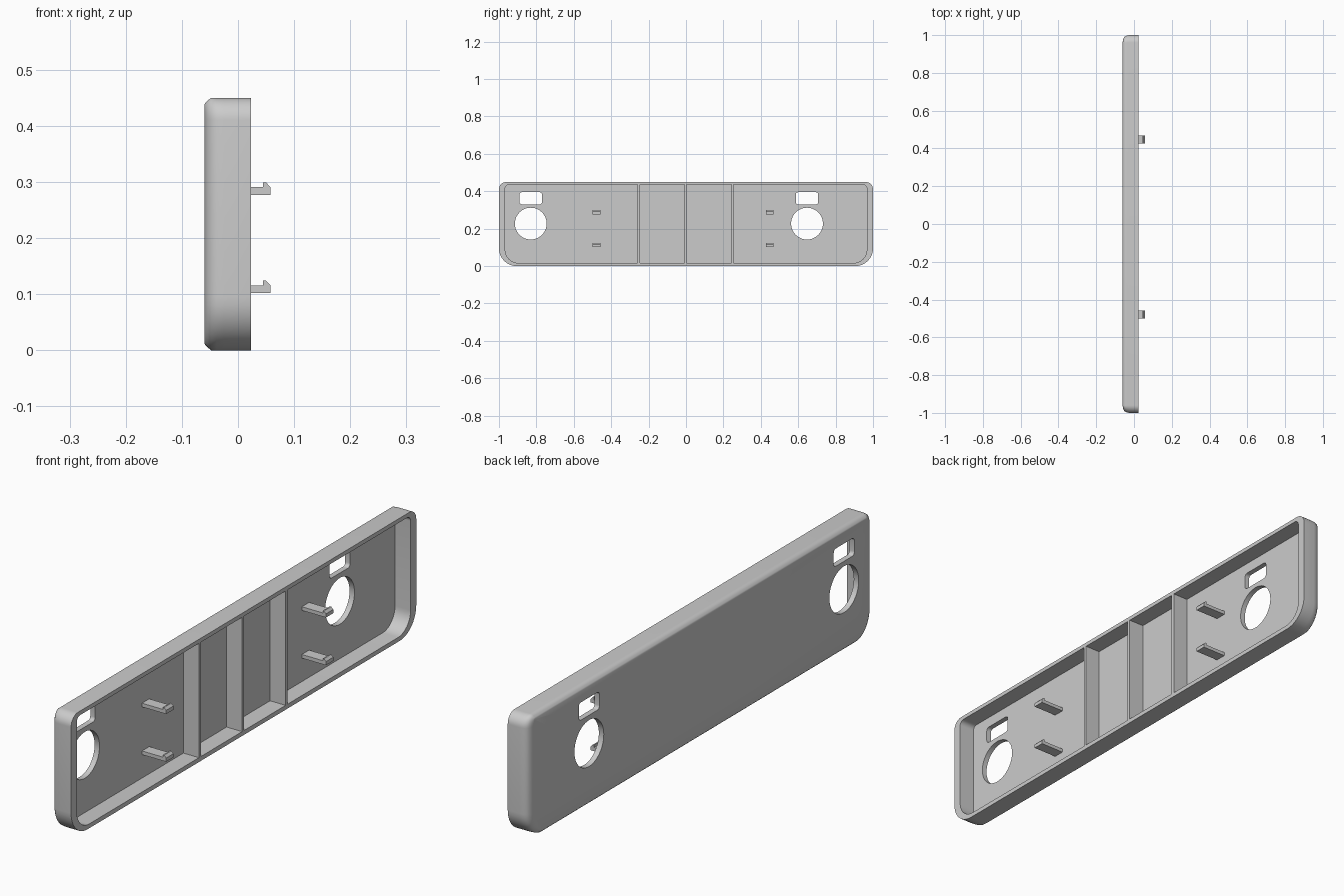
import bpy, bmesh
from math import sin, cos, pi

if "Cube" in bpy.data.objects:
    bpy.data.objects.remove(bpy.data.objects["Cube"])

H = 0.45
FLOOR, RIM = -0.04, 0.023


def rounded_rect(y0, y1, z0, z1, r_bot, r_top, dy=0.0, dz=0.0, n=10):
    """Rounded rectangle in the yz plane, inset by dy / dz around fixed corner centres."""
    corners = [(y1 - r_bot, z0 + r_bot, r_bot, -pi / 2), (y1 - r_top, z1 - r_top, r_top, 0),
               (y0 + r_top, z1 - r_top, r_top, pi / 2), (y0 + r_bot, z0 + r_bot, r_bot, pi)]
    pts = []
    for cy, cz, r, start in corners:
        for i in range(n + 1):
            a = start + pi / 2 * i / n
            pts.append((cy + (r - dy) * cos(a), cz + (r - dz) * sin(a)))
    return pts


def loft(name, sections):
    """Closed solid through a list of point loops."""
    bm = bmesh.new()
    rings = [[bm.verts.new(p) for p in s] for s in sections]
    for a, b in zip(rings, rings[1:]):
        for i in range(len(a)):
            j = (i + 1) % len(a)
            bm.faces.new((a[i], a[j], b[j], b[i]))
    bm.faces.new(rings[0][::-1])
    bm.faces.new(rings[-1])
    bmesh.ops.recalc_face_normals(bm, faces=bm.faces)
    me = bpy.data.meshes.new(name)
    bm.to_mesh(me)
    bm.free()
    ob = bpy.data.objects.new(name, me)
    bpy.context.collection.objects.link(ob)
    return ob


def prism_x(name, pts, x0, x1):
    return loft(name, [[(x, y, z) for y, z in pts] for x in (x0, x1)])


def cut(target, cutter):
    mod = target.modifiers.new("cut", 'BOOLEAN')
    mod.operation = 'DIFFERENCE'
    mod.solver = 'EXACT'
    mod.object = cutter
    bpy.context.view_layer.objects.active = target
    bpy.ops.object.modifier_apply(modifier=mod.name)
    bpy.data.objects.remove(cutter, do_unlink=True)


# Outer tray: wide rounding at the ends, small bevel on top and bottom
levels = [(-0.06, 0.036, 0.012), (-0.058, 0.024, 0.009), (-0.054, 0.014, 0.005),
          (-0.048, 0.007, 0.0), (-0.038, 0.002, 0.0), (-0.025, 0.0, 0.0), (RIM, 0.0, 0.0)]
panel = loft("panel_tray", [[(x, y, z) for y, z in
             rounded_rect(-1, 1, 0, H, 0.095, 0.04, dy, dz)] for x, dy, dz in levels])

# Hollow open side
IY, IZ0, IZ1 = 0.967, 0.016, 0.435
cut(panel, prism_x("pocket_cutter", rounded_rect(-IY, IY, IZ0, IZ1, 0.072, 0.02), FLOOR, 0.1))

# Round and rectangular openings near each end
for y in (-0.83, 0.647):
    ring = [(y + 0.085 * cos(2 * pi * i / 48), 0.227 + 0.085 * sin(2 * pi * i / 48))
            for i in range(48)]
    cut(panel, prism_x("round_cutter", ring, -0.1, 0.0))
    slot = rounded_rect(y - 0.06, y + 0.06, 0.33, 0.395, 0.013, 0.013, n=5)
    cut(panel, prism_x("slot_cutter", slot, -0.1, 0.0))

bpy.ops.object.select_all(action='DESELECT')
panel.select_set(True)
bpy.context.view_layer.objects.active = panel
bpy.ops.object.shade_smooth_by_angle(angle=0.7)

# Dividing ribs
for k, y in enumerate((-0.253, -0.003, 0.249)):
    y0, y1 = y - 0.006, y + 0.006
    prism_x(f"divider_rib_{k + 1}", [(y0, IZ0), (y1, IZ0), (y1, IZ1), (y0, IZ1)],
            FLOOR - 0.003, RIM)

# Snap hooks: side profile in xz, extruded along y
hook = [(FLOOR - 0.003, 0), (0.058, 0), (0.058, 0.0135), (0.050, 0.022),
        (0.045, 0.022), (0.045, 0.0135), (FLOOR - 0.003, 0.0135)]
for y in (-0.478, 0.448):
    for z in (0.102, 0.277):
        loft("snap_hook", [[(x, y + s * 0.021, z + h) for x, h in hook] for s in (-1, 1)])
